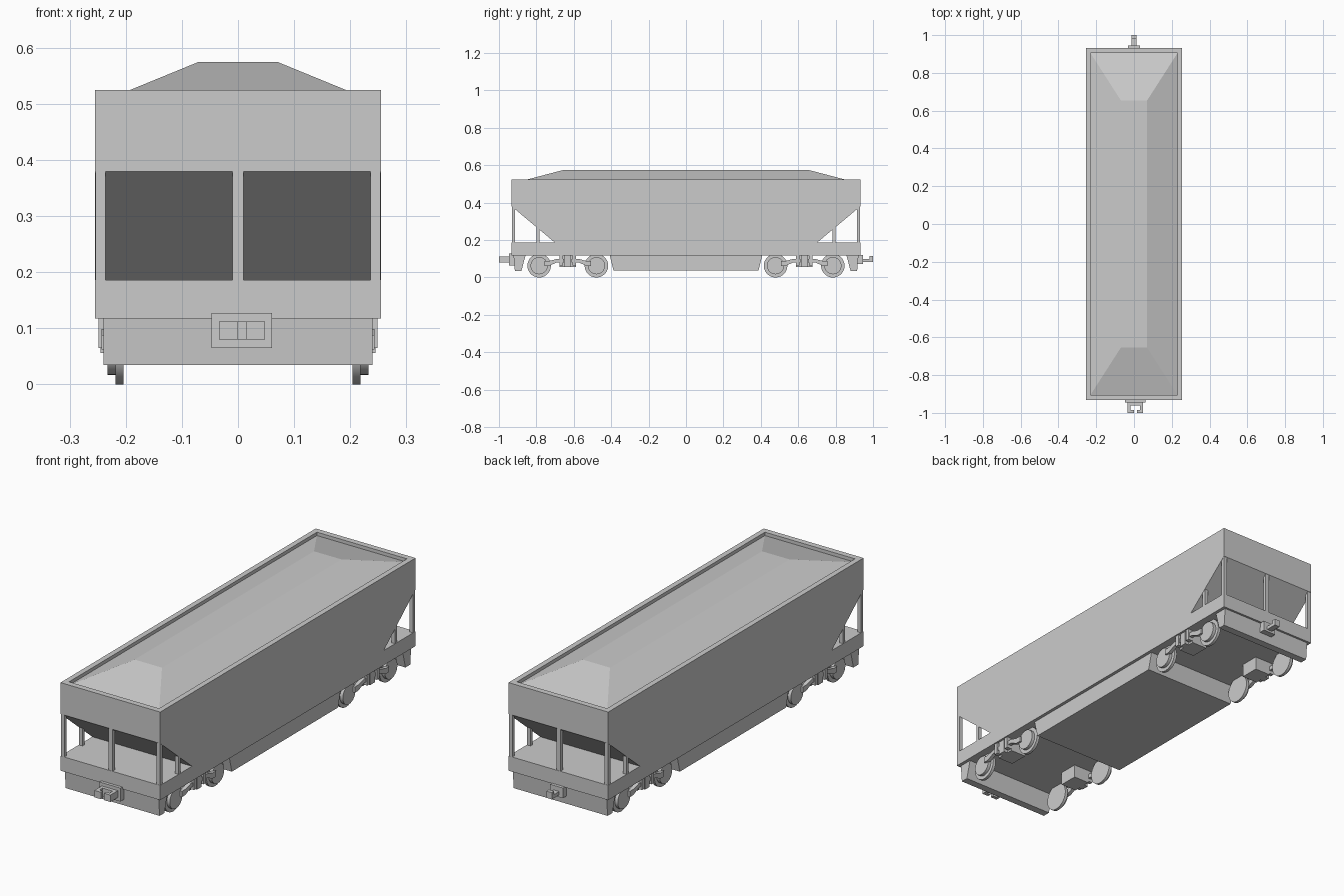
import bpy, bmesh, math
from mathutils import Matrix, Vector

cube = bpy.data.objects.get("Cube")
if cube:
    bpy.data.objects.remove(cube, do_unlink=True)

grey = bpy.data.materials.new("light grey")
grey.use_nodes = True
grey.diffuse_color = (0.6, 0.6, 0.6, 1)
grey.node_tree.nodes["Principled BSDF"].inputs["Base Color"].default_value = (0.6, 0.6, 0.6, 1)

HALF_W, HALF_L = 0.255, 0.932
DECK_LOW, DECK_TOP, RIM = 0.118, 0.186, 0.525


def finish(name, bm):
    bmesh.ops.recalc_face_normals(bm, faces=bm.faces)
    mesh = bpy.data.meshes.new(name)
    bm.to_mesh(mesh)
    bm.free()
    mesh.materials.append(grey)
    obj = bpy.data.objects.new(name, mesh)
    bpy.context.collection.objects.link(obj)
    return obj


def box(name, x, y, z):
    """Box from three (low, high) ranges."""
    bm = bmesh.new()
    bmesh.ops.create_cube(bm, size=1)
    for v in bm.verts:
        v.co = Vector([(r[0] + r[1]) / 2 + c * (r[1] - r[0])
                       for r, c in zip((x, y, z), v.co)])
    return finish(name, bm)


def prism(name, profile, low, high, axis="x"):
    """Extrude a profile along x (points are y, z) or z (points are x, y)."""
    bm = bmesh.new()
    if axis == "x":
        pts, step = [(low, a, b) for a, b in profile], (high - low, 0, 0)
    else:
        pts, step = [(a, b, low) for a, b in profile], (0, 0, high - low)
    face = bm.faces.new([bm.verts.new(p) for p in pts])
    out = bmesh.ops.extrude_face_region(bm, geom=[face])
    bmesh.ops.translate(bm, vec=step,
                        verts=[g for g in out["geom"] if isinstance(g, bmesh.types.BMVert)])
    return finish(name, bm)


def wheel(name, side, y):
    """Flanged wheel: wide inner disc with a smaller tread outside it."""
    bm = bmesh.new()
    for radius, a, b in ((0.063, 0.204, 0.218), (0.046, 0.216, 0.233)):
        spot = Matrix.Translation((side * (a + b) / 2, y, 0.063))
        bmesh.ops.create_cone(bm, cap_ends=True, segments=28, radius1=radius, radius2=radius,
                              depth=b - a, matrix=spot @ Matrix.Rotation(math.pi / 2, 4, "Y"))
    obj = finish(name, bm)
    for f in obj.data.polygons:
        f.use_smooth = len(f.vertices) == 4
    for e in obj.data.edges:
        e.use_edge_sharp = True
    for f in obj.data.polygons:
        if len(f.vertices) == 4:
            # Keep only the rims sharp; the edges along the axle stay smooth
            for key in f.edge_keys:
                a, b = (obj.data.vertices[i].co for i in key)
                if abs(a.x - b.x) > 0.005:
                    obj.data.edges[[e.key for e in obj.data.edges].index(key)].use_edge_sharp = False


# Hopper body with sloping end sheets
prism("hopper_body", [(-HALF_L, 0.508), (-HALF_L, 0.38), (-0.7, DECK_TOP),
                      (0.7, DECK_TOP), (HALF_L, 0.38), (HALF_L, 0.508)], -HALF_W, HALF_W)

# Raised rim around the load
for s, word in ((-1, "right"), (1, "left")):
    box(f"rim_{word}", sorted((s * 0.23, s * HALF_W)), (-HALF_L, HALF_L), (0.505, RIM))
for s, word in ((-1, "front"), (1, "back")):
    box(f"rim_{word}", (-0.23, 0.23), sorted((s * 0.905, s * HALF_L)), (0.505, RIM))

# Heaped load
bm = bmesh.new()
bmesh.ops.create_cube(bm, size=2)
for v in bm.verts:
    top = v.co.z > 0
    v.co = Vector((v.co.x * (0.07 if top else 0.231), v.co.y * (0.655 if top else 0.906),
                   0.575 if top else 0.509))
finish("load_heap", bm)

# Underframe and centre skirt
box("deck", (-HALF_W, HALF_W), (-HALF_L, HALF_L), (DECK_LOW, DECK_TOP))
prism("centre_skirt", [(-0.408, DECK_LOW), (-0.388, 0.038), (0.388, 0.038),
                       (0.408, DECK_LOW)], -0.24, 0.24)

for e, end in ((-1, "front"), (1, "back")):
    # End skirt and end posts
    prism(f"{end}_skirt", [(e * 0.922, DECK_LOW), (e * 0.915, 0.035), (e * 0.88, 0.035),
                           (e * 0.858, DECK_LOW)], -0.24, 0.24)
    box(f"{end}_centre_post", (-0.01, 0.01), sorted((e * 0.914, e * 0.931)), (0.18, 0.385))

    for s, word in ((-1, "right"), (1, "left")):
        tag = f"{end}_{word}"
        outer = sorted((s * 0.236, s * 0.254))
        box(f"{tag}_corner_post", outer, sorted((e * 0.914, e * 0.931)), (0.18, 0.385))
        box(f"{tag}_inner_post", outer, sorted((e * 0.782, e * 0.798)), (0.18, 0.275))

        # Truck: wheels, side frame, spring group and inner bolster block
        mid = e * 0.632
        for d in (-1, 1):
            wheel(f"{tag}_wheel", s, mid + d * 0.153)
            prism(f"{tag}_side_frame", [(mid + d * a, b) for a, b in
                  ((0.02, 0.08), (0.06, 0.08), (0.1, 0.062), (0.125, 0.062),
                   (0.125, 0.088), (0.1, 0.088), (0.06, 0.099), (0.02, 0.099))],
                  s * 0.226, s * 0.243)
            box(f"{tag}_spring_post", sorted((s * 0.22, s * 0.249)),
                sorted((mid + d * 0.026, mid + d * 0.044)), (0.065, DECK_LOW))
        box(f"{tag}_spring", sorted((s * 0.22, s * 0.245)), (mid - 0.017, mid + 0.017),
            (0.056, DECK_LOW))
        box(f"{tag}_bolster", sorted((s * 0.145, s * 0.225)), (mid - 0.045, mid + 0.045),
            (0.056, DECK_LOW))

# Front coupler: backing plate and open claw
cx = 0.007
box("front_coupler_plate", (cx - 0.054, cx + 0.054), (-0.946, -0.915), (0.065, 0.127))
half = [(0.041, -0.945), (0.041, -1.0), (0.008, -1.0), (0.008, -0.984),
        (0.026, -0.984), (0.026, -0.962)]
prism("front_coupler_claw", [(cx + x, y) for x, y in half] +
      [(cx - x, y) for x, y in reversed(half)], 0.08, 0.112, axis="z")

# Back coupler: backing plate and upturned hook
box("back_coupler_plate", (-0.033, 0.033), (0.915, 0.946), (0.073, 0.12))
prism("back_coupler_hook", [(0.94, 0.083), (1.0, 0.083), (1.0, 0.114), (0.982, 0.114),
                            (0.982, 0.099), (0.94, 0.099)], -0.014, 0.014)
